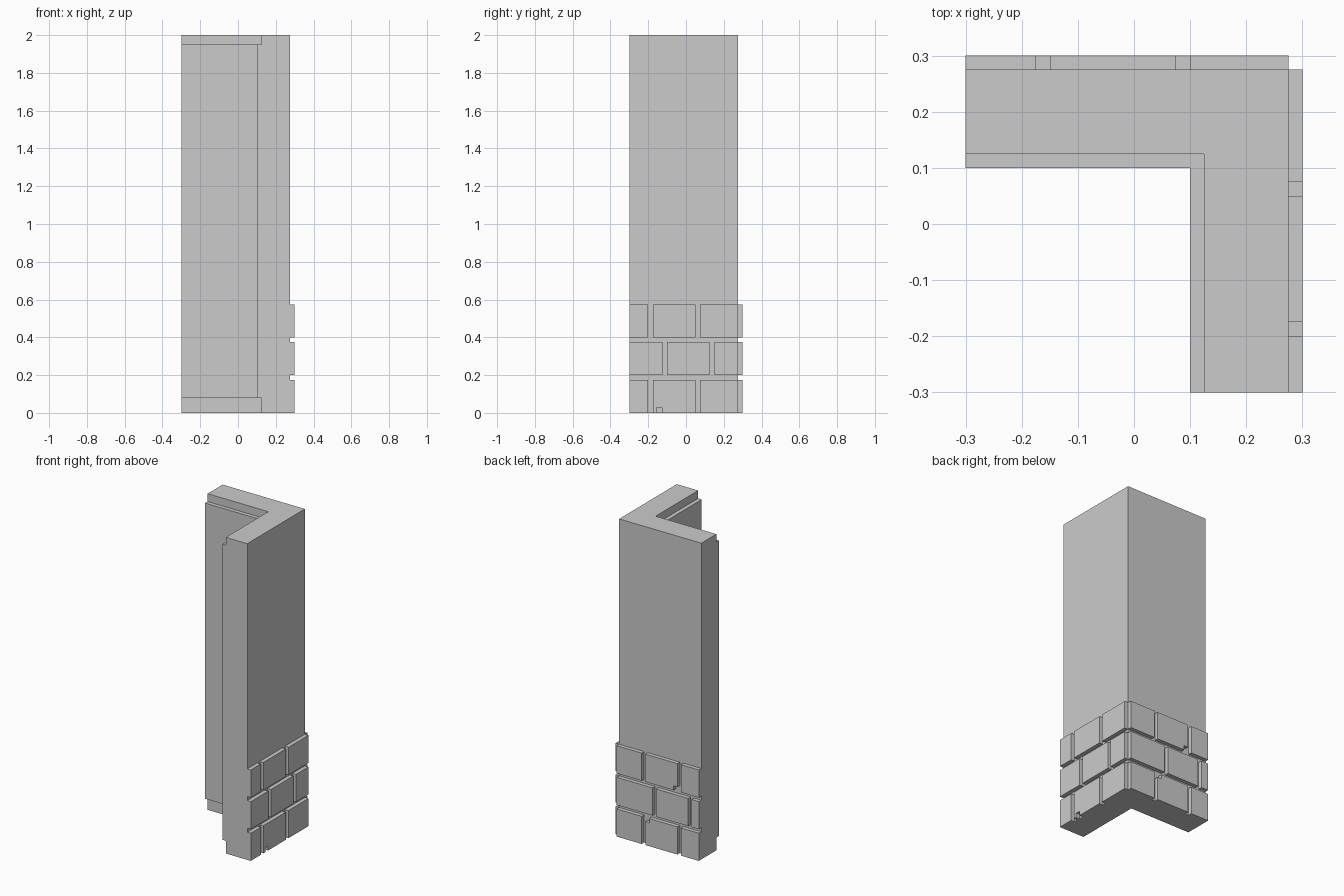
import bpy, bmesh

if "Cube" in bpy.data.objects:
    bpy.data.objects.remove(bpy.data.objects["Cube"])

LOW, FACE, OUT = -0.3, 0.275, 0.3   # arm ends, plaster face, brick face


def finish(bm, name):
    bmesh.ops.recalc_face_normals(bm, faces=bm.faces)
    mesh = bpy.data.meshes.new(name)
    bm.to_mesh(mesh)
    bm.free()
    bpy.context.collection.objects.link(bpy.data.objects.new(name, mesh))


def loft(bm, loops):
    """Skin a stack of matching closed loops and cap both ends."""
    rings = [[bm.verts.new(p) for p in loop] for loop in loops]
    for a, b in zip(rings, rings[1:]):
        for i in range(len(a)):
            j = (i + 1) % len(a)
            bm.faces.new((a[i], a[j], b[j], b[i]))
    bm.faces.new(rings[0])
    bm.faces.new(rings[-1])


# Corner wall: L section, recessed on the inside at foot and top
def section(inner, z):
    return [(LOW, FACE, z), (LOW, inner, z), (inner, inner, z),
            (inner, LOW, z), (FACE, LOW, z), (FACE, FACE, z)]


bm = bmesh.new()
loft(bm, [section(i, z) for i, z in ((0.125, 0), (0.125, 0.08), (0.1, 0.08),
                                     (0.1, 1.95), (0.125, 1.95), (0.125, 2))])
finish(bm, "corner_wall")

# Brick courses: joint start positions along each face, one list per row
JOINT, ROW, HEIGHT = 0.025, 0.2, 0.175
courses = {
    "right": [(-0.2, 0.05), (-0.125, 0.125), (-0.2, 0.05)],
    "back": [(-0.175, 0.075), (-0.25, 0.0), (-0.175, 0.075)],
}
# Chipped bricks: (face, row, column) -> (corner, inset from the side edge)
chips = {("right", 0, 1): (0, 0.02), ("back", 0, 1): (2, 0), ("back", 2, 1): (0, 0)}
CHIP = 0.028


def outline(a, b, z0, z1, chip):
    pts = [(a, z0), (b, z0), (b, z1), (a, z1)]
    if chip:
        corner, inset = chip
        u, z = pts[corner]
        s = 1 if corner == 0 else -1
        far, near = u + s * (inset + CHIP), u + s * inset
        notch = [(near, z + s * CHIP), (far, z + s * CHIP), (far, z)]
        if inset:
            notch = [(u, z), (near, z)] + notch
        pts[corner:corner + 1] = notch
    return pts


for side, rows in courses.items():
    bm = bmesh.new()
    for r, joints in enumerate(rows):
        starts = [LOW] + [j + JOINT for j in joints]
        ends = list(joints) + [FACE]
        for c, (a, b) in enumerate(zip(starts, ends)):
            pts = outline(a, b, r * ROW, r * ROW + HEIGHT, chips.get((side, r, c)))
            loft(bm, [[(d, u, z) if side == "right" else (u, d, z) for u, z in pts]
                      for d in (FACE, OUT)])
    finish(bm, side + "_bricks")
